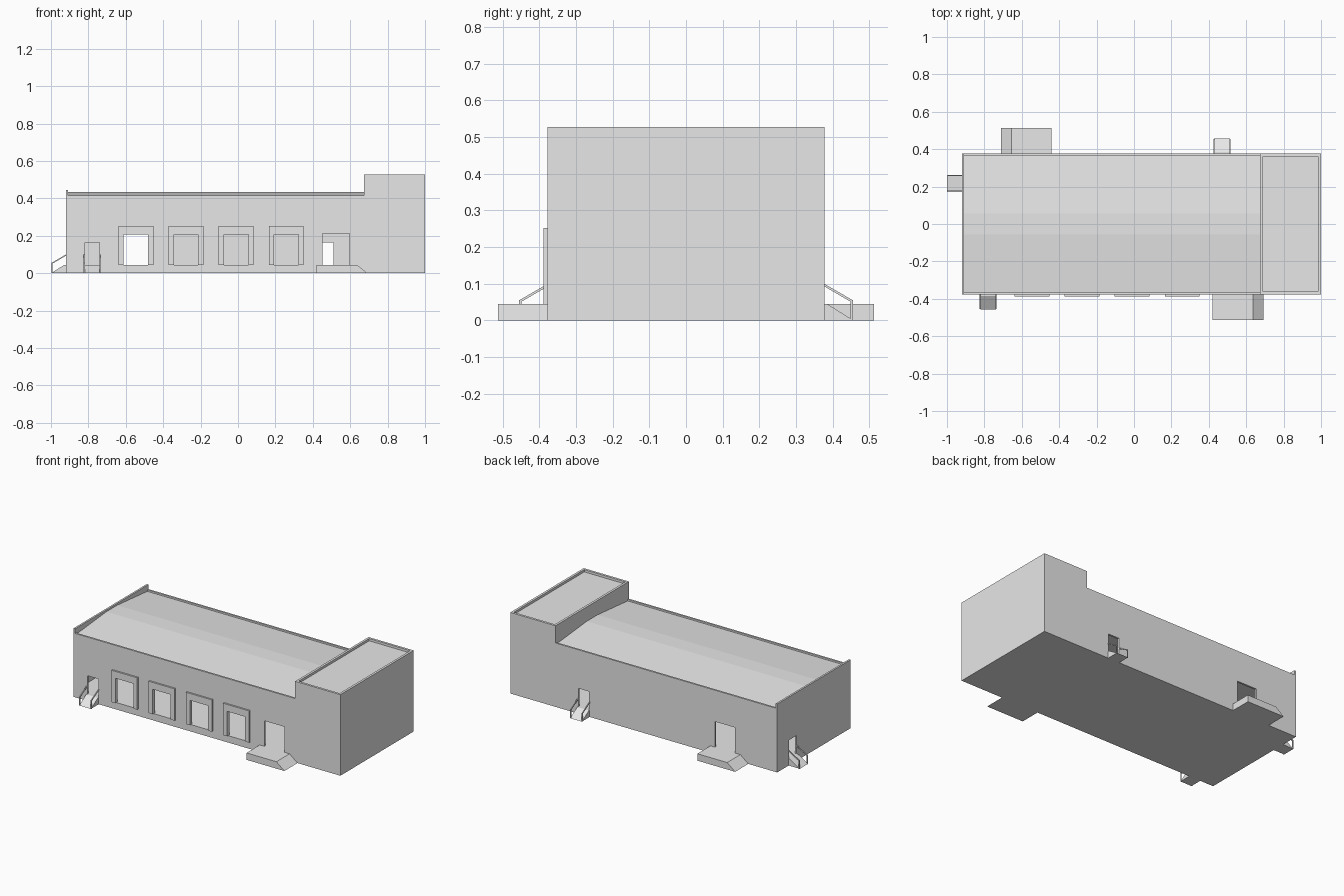
import bpy, bmesh
from math import pi
from mathutils import Matrix, Vector

cube = bpy.data.objects.get("Cube")
if cube:
    bpy.data.objects.remove(cube, do_unlink=True)

grey = bpy.data.materials.new("light_grey")
grey.use_nodes = True
grey.diffuse_color = (0.8, 0.8, 0.8, 1)
grey.node_tree.nodes["Principled BSDF"].inputs["Base Color"].default_value = (0.8, 0.8, 0.8, 1)


def prism(name, plane, points, start, end, matrix=None):
    """Extrude a 2D outline in the xy, xz or yz plane along the remaining axis."""
    axes = ["xyz".index(c) for c in plane]
    depth = 3 - sum(axes)
    bm = bmesh.new()
    verts = []
    for a, b in points:
        co = Vector()
        co[axes[0]], co[axes[1]], co[depth] = a, b, start
        verts.append(bm.verts.new(co))
    face = bm.faces.new(verts)
    grown = bmesh.ops.extrude_face_region(bm, geom=[face])["geom"]
    shift = Vector()
    shift[depth] = end - start
    bmesh.ops.translate(bm, vec=shift, verts=[g for g in grown if isinstance(g, bmesh.types.BMVert)])
    bmesh.ops.recalc_face_normals(bm, faces=bm.faces)
    if matrix:
        bm.transform(matrix)
    mesh = bpy.data.meshes.new(name)
    bm.to_mesh(mesh)
    bm.free()
    mesh.materials.append(grey)
    obj = bpy.data.objects.new(name, mesh)
    bpy.context.collection.objects.link(obj)
    return obj


def box(name, x, y, z):
    outline = [(x[0], y[0]), (x[1], y[0]), (x[1], y[1]), (x[0], y[1])]
    return prism(name, "xy", outline, z[0], z[1])


def cut(target, x, y, z):
    """Subtract a box from the target."""
    cutter = box("cutter", x, y, z)
    cutter.hide_render = True
    mod = target.modifiers.new("cut", "BOOLEAN")
    mod.operation, mod.solver, mod.object = "DIFFERENCE", "EXACT", cutter
    bpy.context.view_layer.objects.active = target
    bpy.ops.object.modifier_apply(modifier=mod.name)
    bpy.data.objects.remove(cutter, do_unlink=True)


W = 0.377        # half depth of the building
FLOOR = 0.045    # floor height
LEFT, SPLIT = -0.92, 0.675
T = 0.012        # wall thickness

# Floor slab and hollow hall
box("floor_slab", (LEFT, 1), (-W, W), (0, FLOOR))
hall = box("hall_walls", (LEFT, SPLIT), (-W, W), (FLOOR, 0.415))
cut(hall, (LEFT + T, SPLIT - T), (-W + T, W - T), (0, 0.385))
cut(hall, (LEFT - 0.1, SPLIT + 0.1), (-W + T, W - T), (0.402, 0.6))

# Shallow roof with a flattened ridge, and the raised end wall
prism("hall_roof", "yz",
      [(-W + T, 0.395), (W - T, 0.395), (W - T, 0.405), (0.055, 0.433), (-0.055, 0.433), (-W + T, 0.405)],
      LEFT + T, SPLIT)
box("end_parapet", (LEFT, LEFT + T), (-W, W), (0.402, 0.445))

# Taller end block with a sunken roof
tower = box("end_block", (SPLIT, 1), (-W, W), (FLOOR, 0.527))
cut(tower, (SPLIT + 0.015, 0.985), (-W + 0.015, W - 0.015), (0.512, 0.6))

# Loading bays with raised surrounds
for i in range(4):
    c = -0.546 + 0.268 * i
    cut(hall, (c - 0.065, c + 0.065), (-W - 0.02, -W + 0.03), (0, 0.207))
    prism("bay_surround", "xz",
          [(c - 0.093, FLOOR), (c - 0.093, 0.252), (c + 0.093, 0.252), (c + 0.093, FLOOR),
           (c + 0.065, FLOOR), (c + 0.065, 0.207), (c - 0.065, 0.207), (c - 0.065, FLOOR)],
          -W - 0.011, -W)

# Wide doors with side-sloping docks, front and back
for side, c, turn in ((-1, 0.525, 1), (1, -0.545, -1)):
    cut(hall, (c - 0.072, c + 0.072), (side * W - 0.03, side * W + 0.03), (0, 0.211))
    prism("dock_ramp", "xz",
          [(c - turn * 0.105, 0), (c - turn * 0.105, FLOOR), (c + turn * 0.11, FLOOR), (c + turn * 0.167, 0)],
          side * W, side * 0.512)


def entrance(x, y, angle):
    """Small sloped entry with a handrail on each side; faces -y before turning."""
    place = Matrix.Translation((x, y, 0)) @ Matrix.Rotation(angle, 4, "Z")
    prism("entry_ramp", "yz", [(0, 0), (0, FLOOR), (-0.008, FLOOR), (-0.08, 0)], -0.042, 0.042, place)
    for s in (-1, 1):
        prism("entry_handrail", "yz",
              [(0, 0.1), (-0.078, 0.055), (-0.078, 0), (-0.072, 0), (-0.072, 0.051), (0, 0.093)],
              s * 0.039, s * 0.045, place)


# Small doors on the front, back and short end
D = 0.039
cut(hall, (-0.78 - D, -0.78 + D), (-W - 0.03, -W + 0.03), (0, 0.164))
cut(hall, (0.471 - D, 0.471 + D), (W - 0.03, W + 0.03), (0, 0.164))
cut(hall, (LEFT - 0.03, LEFT + 0.03), (0.217 - D, 0.217 + D), (0, 0.164))
entrance(-0.78, -W, 0)
entrance(0.471, W, pi)
entrance(LEFT, 0.217, -pi / 2)
